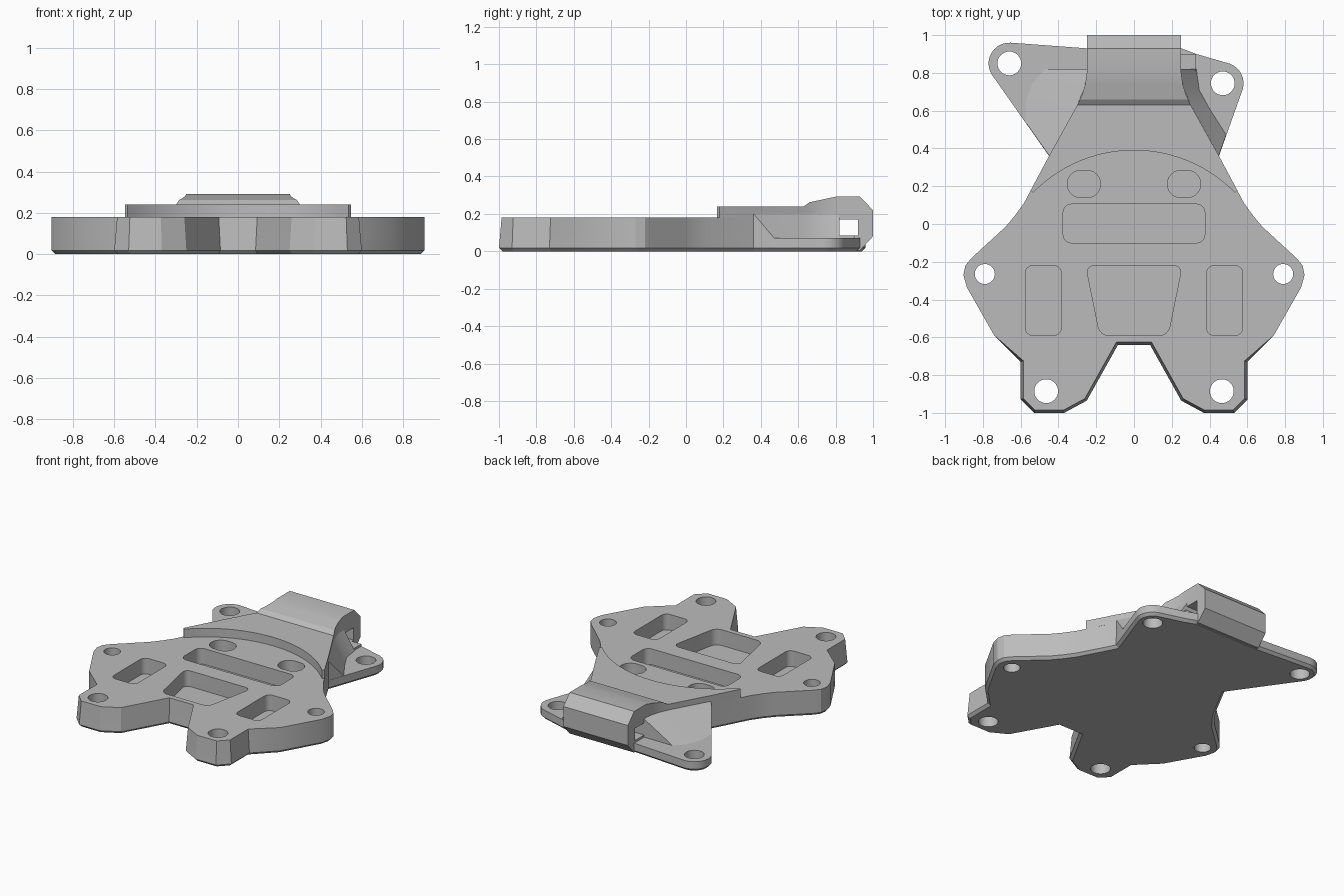
import bpy, bmesh, math
from mathutils import Vector

cube = bpy.data.objects.get("Cube")
if cube:
    bpy.data.objects.remove(cube, do_unlink=True)

grey = bpy.data.materials.new("plain grey")
grey.use_nodes = True
COLOR = (0.5, 0.5, 0.5, 1)
grey.diffuse_color = COLOR
grey.node_tree.nodes["Principled BSDF"].inputs["Base Color"].default_value = COLOR


# ---- outline helpers (all loops run counter-clockwise) ----
def mirror(points):
    return [(-x, y) for x, y in reversed(points)]


def arc(cx, cy, r, a0, a1, n):
    angles = [math.radians(a0 + (a1 - a0) * i / n) for i in range(n + 1)]
    return [(cx + r * math.cos(a), cy + r * math.sin(a)) for a in angles]


def circle(cx, cy, r, n=32):
    return arc(cx, cy, r, 0, 360, n)[:-1]


def rounded(points, r, n=6):
    out = []
    for i, p in enumerate(points):
        p = Vector(p)
        a = p + (Vector(points[i - 1]) - p).normalized() * r
        b = p + (Vector(points[(i + 1) % len(points)]) - p).normalized() * r
        u, v = a - p, b - p
        for k in range(n + 1):
            t = math.pi / 2 * k / n
            out.append(tuple(p + u * (1 - math.sin(t)) + v * (1 - math.cos(t))))
    return out


def box(x0, x1, y0, y1):
    return [(x0, y0), (x1, y0), (x1, y1), (x0, y1)]


def inset(points, d, only_legs=False):
    out = []
    for i, p in enumerate(points):
        p = Vector(p)
        e1 = (p - Vector(points[i - 1])).normalized()
        e2 = (Vector(points[(i + 1) % len(points)]) - p).normalized()
        n1, n2 = Vector((-e1.y, e1.x)), Vector((-e2.y, e2.x))
        move = (n1 + n2) * (d / max(0.3, 1 + n1.dot(n2)))
        if only_legs and p.y > -0.7 and abs(p.x) > 0.2:
            move = Vector((0, 0))
        out.append(tuple(p + move))
    return out


# ---- mesh helpers ----
def loft(bm, rings):
    rows = [[bm.verts.new(c) for c in ring] for ring in rings]
    n = len(rows[0])
    for low, high in zip(rows, rows[1:]):
        for i in range(n):
            j = (i + 1) % n
            bm.faces.new((low[i], low[j], high[j], high[i]))
    bm.faces.new(rows[0][::-1])
    bm.faces.new(rows[-1])


def level(points, z):
    return [(x, y, z) for x, y in points]


def prism(bm, points, z0, z1):
    loft(bm, [level(points, z0), level(points, z1)])


def finish(bm, name):
    bmesh.ops.recalc_face_normals(bm, faces=bm.faces)
    mesh = bpy.data.meshes.new(name)
    bm.to_mesh(mesh)
    bm.free()
    mesh.materials.append(grey)
    obj = bpy.data.objects.new(name, mesh)
    bpy.context.collection.objects.link(obj)
    return obj


def boolean(obj, cutter, operation="DIFFERENCE"):
    mod = obj.modifiers.new("cut", "BOOLEAN")
    mod.operation, mod.object, mod.solver = operation, cutter, "EXACT"
    bpy.context.view_layer.update()
    graph = bpy.context.evaluated_depsgraph_get()
    result = bpy.data.meshes.new_from_object(obj.evaluated_get(graph))
    obj.modifiers.clear()
    obj.data = result
    bpy.data.objects.remove(cutter, do_unlink=True)


# ---- plan outlines ----
FLOOR, DECK, CHAMFER, TAPER = 0.07, 0.18, 0.018, 0.014
side = [(0.085, -0.64), (0.25, -0.935), (0.37, -1), (0.53, -1), (0.6, -0.93), (0.6, -0.73),
        (0.74, -0.59), (0.885, -0.335), (0.903, -0.27), (0.893, -0.22), (0.86, -0.18),
        (0.68, -0.015), (0.63, 0.045), (0.58, 0.115), (0.45, 0.36)]
right_ear = arc(0.47, 0.745, 0.11, -20, 70, 8) + [(0.33, 0.9), (0.25, 0.93)]
left_ear = [(-0.25, 0.93)] + arc(-0.66, 0.85, 0.11, 86, 214, 10)
base_outline = side + right_ear + left_ear + mirror(side)
deck_half = side + [(0.305, 0.62)]
deck_outline = deck_half + mirror(deck_half)

# through holes shared by the base and the deck
screw_holes = [circle(-0.66, 0.85, 0.063), circle(0.47, 0.745, 0.063)]
for s in (1, -1):
    screw_holes += [circle(s * 0.465, -0.885, 0.063), circle(s * 0.79, -0.265, 0.053)]

# pockets that stop at the base
pockets = [rounded(box(-0.375, 0.375, -0.1, 0.105), 0.045),
           rounded([(-0.18, -0.59), (0.18, -0.59), (0.255, -0.22), (-0.255, -0.22)], 0.045)]
for s in (1, -1):
    x0, x1 = sorted((s * 0.385, s * 0.575))
    pockets.append(rounded(box(x0, x1, -0.59, -0.22), 0.04))
    pockets.append(rounded(box(s * 0.265 - 0.088, s * 0.265 + 0.088, 0.14, 0.283), 0.07))


def cutters(loops):
    bm = bmesh.new()
    for loop in loops:
        prism(bm, loop, -0.1, 0.4)
    return finish(bm, "cutter")


# base plate with ears and chamfered underside
bm = bmesh.new()
loft(bm, [level(inset(base_outline, CHAMFER), 0), level(base_outline, CHAMFER),
          level(inset(base_outline, TAPER / 3, True), FLOOR)])
base = finish(bm, "base_plate")
boolean(base, cutters(screw_holes))

# deck with pockets
bm = bmesh.new()
loft(bm, [level(inset(deck_outline, TAPER / 3, True), FLOOR),
          level(inset(deck_outline, TAPER, True), DECK)])
deck = finish(bm, "deck")
boolean(deck, cutters(screw_holes[2:] + pockets))

# raised pad and hooked neck: plan shape intersected with a side profile
neck_side = [(0.535, 0.165), (0.547, 0.178), (0.45, 0.36), (0.3, 0.63), (0.275, 0.685),
             (0.258, 0.74), (0.25, 0.8), (0.25, 1.1)]
pad_edge = arc(0, -0.358, 0.748, 133, 47, 24)
bm = bmesh.new()
prism(bm, pad_edge + neck_side + mirror(neck_side), -0.1, 0.4)
neck = finish(bm, "neck")
profile = [(0.1, DECK), (0.62, DECK), (0.62, 0.004), (0.93, 0.004), (1, 0.08), (1, 0.22),
           (0.93, 0.292), (0.8, 0.292), (0.66, 0.262), (0.63, 0.24), (0.1, 0.24)]
bm = bmesh.new()
loft(bm, [[(x, y, z) for y, z in profile] for x in (-0.8, 0.8)])
boolean(neck, finish(bm, "cutter"), "INTERSECT")
bm = bmesh.new()
prism(bm, box(-0.5, 0.5, 0.82, 0.92), 0.085, 0.17)
boolean(neck, finish(bm, "cutter"))


# sloping gussets from the neck down to the ears
def gusset(name, top, foot):
    bm = bmesh.new()
    loft(bm, [[(tx, ty, 0.03), (tx, ty, 0.2), (fx, fy, FLOOR), (fx, fy, 0.03)]
              for (tx, ty), (fx, fy) in zip(top, foot)])
    return finish(bm, name)


wall = [(0.449, 0.362), (0.3, 0.63), (0.262, 0.72), (0.245, 0.82)]
right_gusset = gusset("left_gusset", wall, [(0.488, 0.472), (0.4, 0.61), (0.345, 0.71), (0.33, 0.82)])
left_gusset = gusset("right_gusset", [(-x, y) for x, y in wall],
                     [(-0.575, 0.54), (-0.57, 0.66), (-0.535, 0.75), (-0.47, 0.82)])

# small step beside the slot
bm = bmesh.new()
prism(bm, box(0.24, 0.325, 0.81, 0.9), 0.03, 0.085)
step = finish(bm, "slot_step")

# smooth the rounded walls and keep the edges crisp
bpy.ops.object.select_all(action="DESELECT")
for obj in (base, deck, neck, right_gusset, left_gusset, step):
    obj.select_set(True)
bpy.context.view_layer.objects.active = base
bpy.ops.object.shade_smooth_by_angle(angle=math.radians(20))
